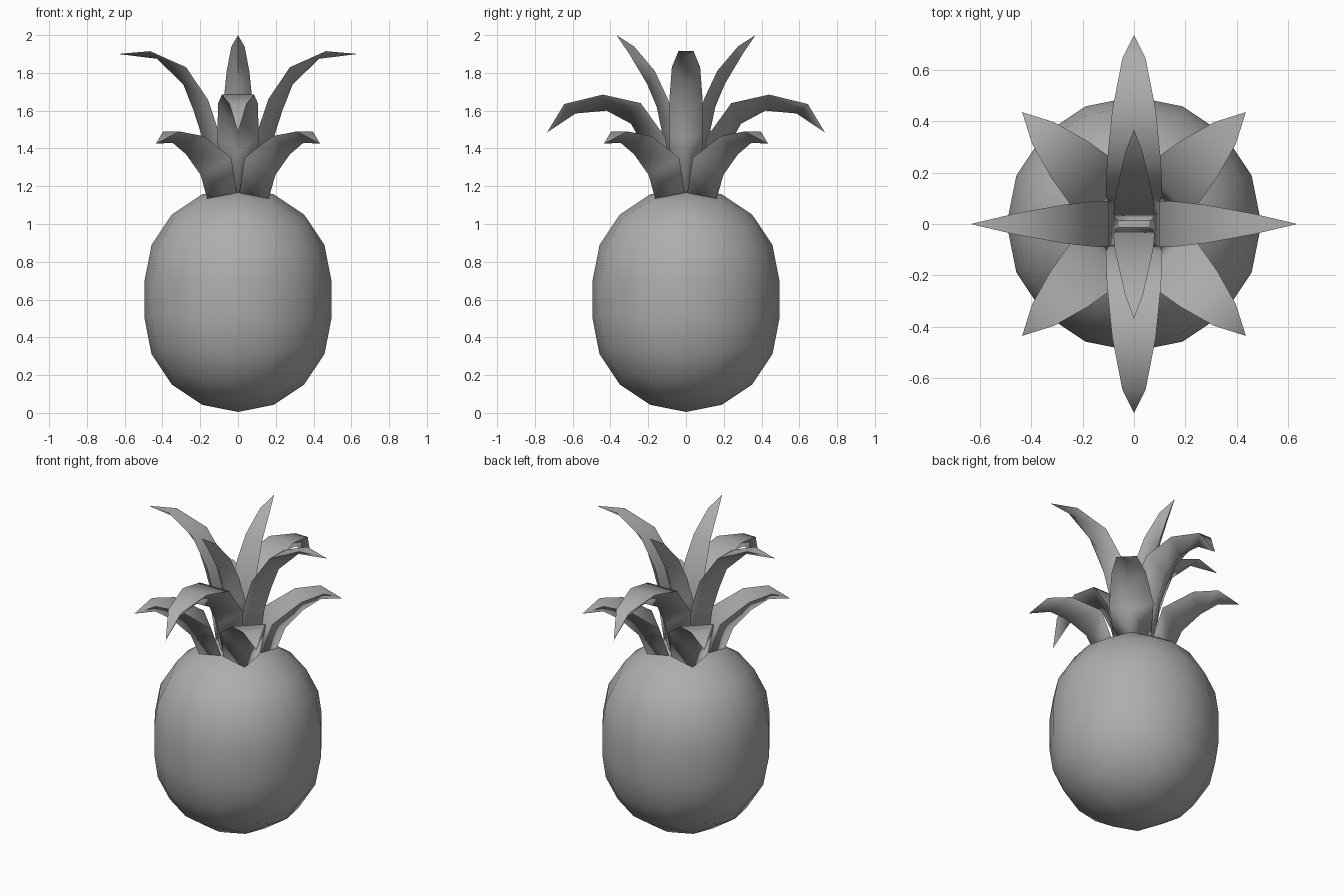
import bpy, bmesh, math
from mathutils import Matrix, Vector

if "Cube" in bpy.data.objects:
    bpy.data.objects.remove(bpy.data.objects["Cube"])

grey = bpy.data.materials.new("dark_grey")
grey.diffuse_color = (0.42, 0.42, 0.42, 1)
grey.use_nodes = True
grey.node_tree.nodes["Principled BSDF"].inputs["Base Color"].default_value = grey.diffuse_color


def make_object(name, bm, angle):
    bmesh.ops.recalc_face_normals(bm, faces=bm.faces)
    mesh = bpy.data.meshes.new(name)
    bm.to_mesh(mesh)
    bm.free()
    mesh.materials.append(grey)
    ob = bpy.data.objects.new(name, mesh)
    bpy.context.collection.objects.link(ob)
    bpy.ops.object.select_all(action='DESELECT')
    ob.select_set(True)
    bpy.context.view_layer.objects.active = ob
    bpy.ops.object.shade_smooth_by_angle(angle=math.radians(angle))
    return ob


def fruit_body(radius, half_band, centre):
    """Rounded cube: two half spheres with a straight band between them."""
    bm = bmesh.new()
    bmesh.ops.create_cube(bm, size=2)
    bmesh.ops.subdivide_edges(bm, edges=bm.edges, cuts=3, use_grid_fill=True)
    for v in bm.verts:
        v.co = Vector([math.tan(c * math.pi / 4) for c in v.co]).normalized() * radius
    low = [v for v in bm.verts if v.co.z < -0.001]
    bmesh.ops.delete(bm, geom=low, context='VERTS')
    bmesh.ops.translate(bm, verts=bm.verts, vec=(0, 0, half_band))
    bmesh.ops.mirror(bm, geom=bm.verts[:] + bm.edges[:] + bm.faces[:],
                     axis='Z', merge_dist=0.0001)
    bmesh.ops.bridge_loops(bm, edges=[e for e in bm.edges if e.is_boundary])
    bmesh.ops.translate(bm, verts=bm.verts, vec=(0, 0, centre))
    make_object("fruit_body", bm, 60)


def leaf(name, rims, keel, tip, turn):
    """Keeled leaf: rims are (reach, height, half width), keel (reach, height)."""
    bm = bmesh.new()
    rings = []
    for (r, z, w), (kr, kz) in zip(rims, keel):
        section = [(r, w, z), (kr, 0, kz), (r, -w, z)]
        rings.append([bm.verts.new(p) for p in section])
    for a, b in zip(rings, rings[1:]):
        for i in range(3):
            j = (i + 1) % 3
            bm.faces.new((a[i], a[j], b[j], b[i]))
    end = bm.verts.new((tip[0], 0, tip[1]))
    for i in range(3):
        bm.faces.new((rings[-1][i], rings[-1][(i + 1) % 3], end))
    bm.faces.new(rings[0])
    bm.transform(Matrix.Rotation(math.radians(turn), 4, 'Z'))
    make_object(name, bm, 95)


# Rounded fruit
fruit_body(0.495, 0.10, 0.60)

# Short diagonal leaves
for n in range(4):
    leaf(f"short_leaf_{n + 1}",
         [(0.12, 1.165, 0.11), (0.18, 1.35, 0.13), (0.357, 1.465, 0.10), (0.50, 1.49, 0.06)],
         [(0.23, 1.135), (0.28, 1.26), (0.39, 1.37), (0.49, 1.43)],
         (0.615, 1.425), 45 + 90 * n)

# Opposed pairs: drooping, spreading and crown leaves
for n in range(2):
    leaf(f"drooping_leaf_{n + 1}",
         [(0.06, 1.165, 0.09), (0.11, 1.46, 0.11), (0.24, 1.64, 0.105),
          (0.44, 1.685, 0.085), (0.645, 1.635, 0.045)],
         [(0.14, 1.155), (0.21, 1.38), (0.29, 1.53), (0.42, 1.60), (0.585, 1.585)],
         (0.735, 1.485), 90 + 180 * n)
    leaf(f"spreading_leaf_{n + 1}",
         [(0.06, 1.165, 0.075), (0.10, 1.48, 0.09), (0.16, 1.66, 0.088),
          (0.275, 1.83, 0.075), (0.465, 1.915, 0.04)],
         [(0.14, 1.155), (0.19, 1.46), (0.235, 1.60), (0.29, 1.74), (0.43, 1.875)],
         (0.635, 1.90), 180 * n)
    leaf(f"crown_leaf_{n + 1}",
         [(0.012, 1.165, 0.07), (0.04, 1.50, 0.08), (0.095, 1.66, 0.075),
          (0.165, 1.81, 0.06), (0.275, 1.94, 0.035)],
         [(0.09, 1.16), (0.13, 1.50), (0.155, 1.62), (0.205, 1.74), (0.30, 1.90)],
         (0.368, 2.0), 90 + 180 * n)
